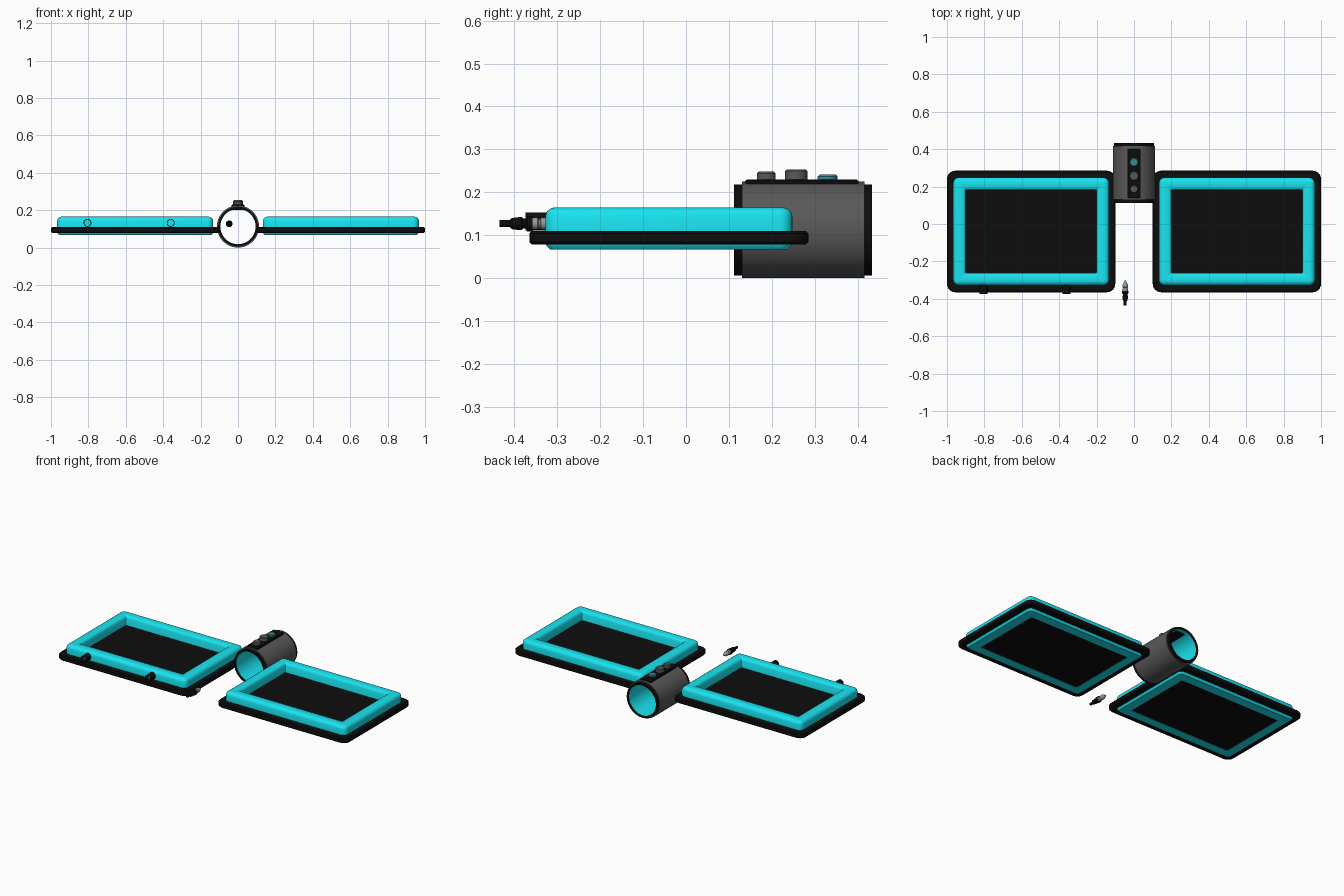
import bpy, bmesh, math
from mathutils import Vector

if "Cube" in bpy.data.objects:
    bpy.data.objects.remove(bpy.data.objects["Cube"])


def material(name, rgb):
    m = bpy.data.materials.new(name)
    m.diffuse_color = (*rgb, 1)
    m.use_nodes = True
    m.node_tree.nodes["Principled BSDF"].inputs["Base Color"].default_value = m.diffuse_color
    return m


CYAN = material("cyan", (0.01, 0.78, 0.88))
BLACK = material("black", (0.004, 0.004, 0.004))
GREY = material("dark_grey", (0.1, 0.1, 0.1))
BLUE = material("dull_blue", (0.04, 0.27, 0.33))
METAL = material("metal", (0.3, 0.34, 0.35))


def skin(name, rings, mat, closed):
    """Bridge successive point rings; closed joins last to first, else caps the ends."""
    bm = bmesh.new()
    loops = [[bm.verts.new(p) for p in ring] for ring in rings]
    pairs = list(zip(loops, loops[1:]))
    if closed:
        pairs.append((loops[-1], loops[0]))
    else:
        bm.faces.new(loops[0])
        bm.faces.new(loops[-1])
    for a, b in pairs:
        n = len(a)
        for i in range(n):
            j = (i + 1) % n
            bm.faces.new((a[i], a[j], b[j], b[i]))
    bmesh.ops.recalc_face_normals(bm, faces=bm.faces)
    me = bpy.data.meshes.new(name)
    bm.to_mesh(me)
    bm.free()
    me.materials.append(mat)
    ob = bpy.data.objects.new(name, me)
    bpy.context.collection.objects.link(ob)
    bpy.ops.object.select_all(action='DESELECT')
    ob.select_set(True)
    bpy.context.view_layer.objects.active = ob
    bpy.ops.object.shade_smooth_by_angle(angle=math.radians(35))
    return ob


def rounded_rect(cx, cy, hx, hy, r, z, seg=6):
    pts = []
    for k, (sx, sy) in enumerate([(1, 1), (-1, 1), (-1, -1), (1, -1)]):
        for i in range(seg + 1):
            a = math.pi / 2 * (k + i / seg)
            pts.append((cx + sx * (hx - r) + r * math.cos(a),
                        cy + sy * (hy - r) + r * math.sin(a), z))
    return pts


def slab(name, c, half, r, profile, mat, closed=False):
    """Rounded rectangle swept through (inset, z) steps."""
    return skin(name, [rounded_rect(*c, half[0] - d, half[1] - d, max(r - d, 0.004), z)
                       for d, z in profile], mat, closed)


def lathe(name, origin, axis, profile, mat, closed=False, seg=48):
    """Turn (radius, distance) steps around the y or z axis."""
    o = Vector(origin)
    rings = []
    for r, t in profile:
        ring = []
        for i in range(seg):
            a = math.tau * i / seg
            u, v = r * math.cos(a), r * math.sin(a)
            ring.append(o + Vector((u, t, v) if axis == 'y' else (u, v, t)))
        rings.append(ring)
    return skin(name, rings, mat, closed)


# Two screen panels: black surround, cyan bezel, dark screen
for side, s in (("left", -1), ("right", 1)):
    c = (s * 0.55, -0.04)
    slab(side + "_surround", c, (0.45, 0.325), 0.045,
         [(0.006, 0.078), (0, 0.084), (0, 0.104), (0.006, 0.11), (0.06, 0.11), (0.06, 0.078)],
         BLACK, True)
    slab(side + "_bezel", c, (0.417, 0.288), 0.03,
         [(0.012, 0.066), (0.002, 0.076), (0, 0.085), (0, 0.145), (0.004, 0.156), (0.014, 0.163),
          (0.022, 0.165), (0.056, 0.165), (0.062, 0.161), (0.067, 0.15), (0.067, 0.066)],
         CYAN, True)
    slab(side + "_screen", c, (0.352, 0.24), 0.008, [(0, 0.068), (0, 0.108)], BLACK)

# Two sockets on the front edge of the left panel
for i, x in enumerate((-0.805, -0.36)):
    lathe(f"socket_ring_{i + 1}", (x, 0, 0.132), 'y',
          [(0.021, -0.374), (0.021, -0.32), (0.017, -0.32), (0.017, -0.374)], BLACK, True, 32)
    lathe(f"socket_core_{i + 1}", (x, 0, 0.132), 'y',
          [(0.0175, -0.345), (0.0175, -0.32)], CYAN, seg=32)

# Hollow tube between the panels
tube = (0, 0, 0.1125)
lathe("tube_body", tube, 'y', [(0.1125, 0.13), (0.1125, 0.416), (0.098, 0.416), (0.098, 0.13)],
      GREY, True, 64)
lathe("tube_liner", tube, 'y', [(0.0985, 0.118), (0.0985, 0.427), (0.094, 0.427), (0.094, 0.118)],
      CYAN, True, 64)
for name, y0, y1 in (("front_tube_cap", 0.112, 0.131), ("back_tube_cap", 0.415, 0.433)):
    lathe(name, tube, 'y', [(0.106, y0), (0.106, y1), (0.095, y1), (0.095, y0)], BLACK, True, 64)

# Control strip and buttons on top of the tube
slab("control_strip", (0, 0.27), (0.036, 0.132), 0.008,
     [(0, 0.2), (0, 0.226), (0.004, 0.23)], BLACK)
for name, y, r, top, mat in (("front_button", 0.187, 0.022, 0.248, GREY),
                             ("middle_button", 0.257, 0.026, 0.253, GREY),
                             ("back_button", 0.33, 0.023, 0.241, BLUE)):
    lathe(name, (0, y, 0), 'z',
          [(r, 0.22), (r, top - 0.004), (r - 0.004, top)], mat, seg=32)

# Loose plug: cable stub, grip, metal tip
plug = (-0.047, 0, 0.127)
lathe("plug_grip", plug, 'y',
      [(0.008, -0.435), (0.008, -0.411), (0.013, -0.406), (0.015, -0.39), (0.015, -0.383),
       (0.012, -0.38), (0.012, -0.374), (0.018, -0.37), (0.018, -0.358)], BLACK, seg=24)
lathe("plug_tip", plug, 'y',
      [(0.014, -0.36), (0.014, -0.346), (0.011, -0.344), (0.011, -0.34), (0.014, -0.338),
       (0.014, -0.324), (0.003, -0.303)], METAL, seg=24)
